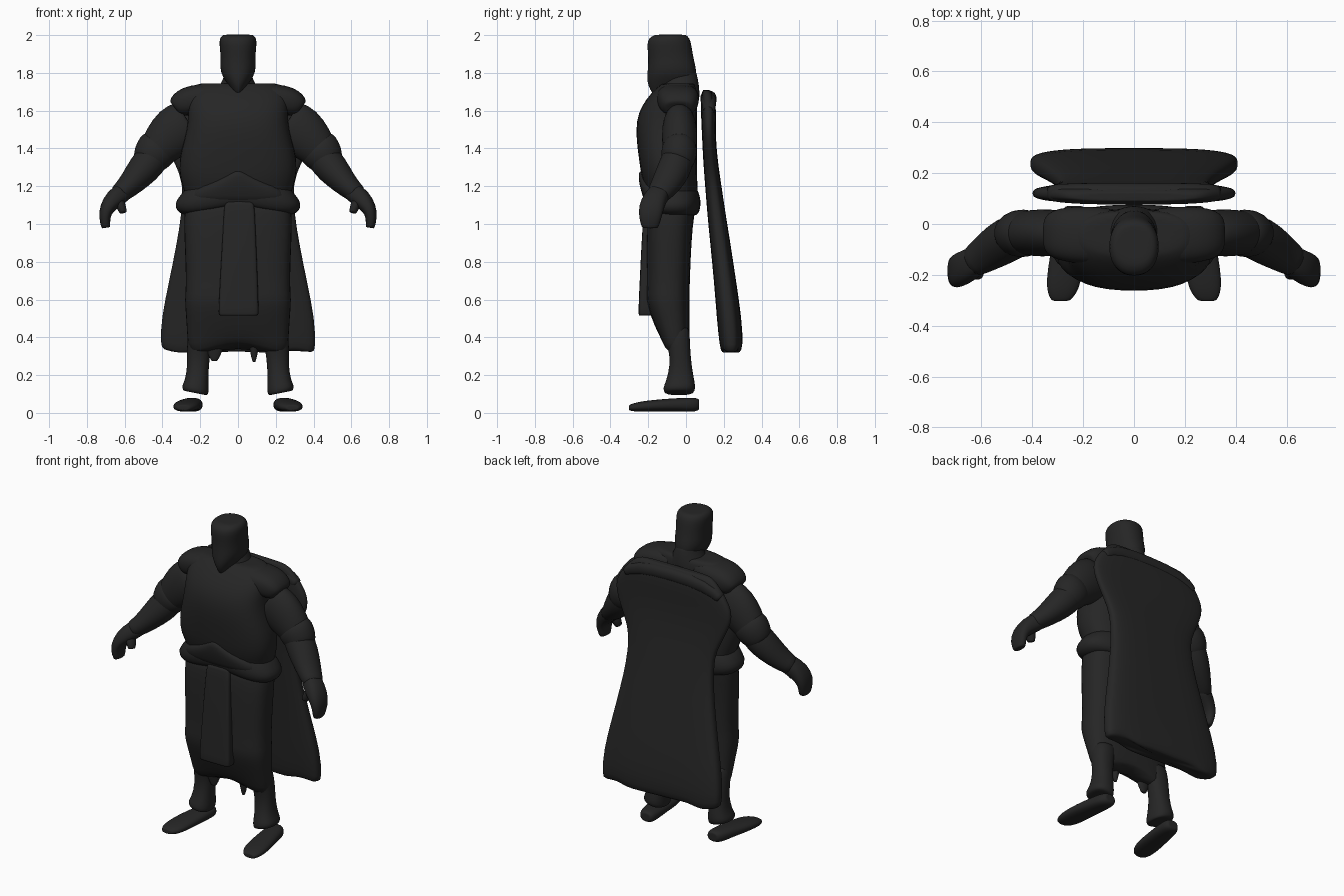
import bpy, bmesh, math
from mathutils import Vector

mat = bpy.data.materials.new("charcoal")
mat.diffuse_color = (0.019, 0.019, 0.019, 1)


def loft(name, rings, level=1, seg=20):
    """Skin rings of (centre, side axis, depth axis, squareness); close both ends."""
    bm = bmesh.new()
    c, u, v, n = rings[0]
    c2, u2, v2, n2 = rings[-1]
    rings = [(c, u * .8, v * .8, n)] + rings + [(c2, u2 * .8, v2 * .8, n2)]
    loops = []
    for c, u, v, n in rings:
        loop = []
        for i in range(seg):
            a = 2 * math.pi * i / seg
            ca, sa = math.cos(a), math.sin(a)
            loop.append(bm.verts.new(c + u * math.copysign(abs(ca) ** (2 / n), ca)
                                     + v * math.copysign(abs(sa) ** (2 / n), sa)))
        loops.append(loop)
    for a, b in zip(loops, loops[1:]):
        for i in range(seg):
            j = (i + 1) % seg
            bm.faces.new((a[i], a[j], b[j], b[i]))
    bm.faces.new(loops[0][::-1])
    bm.faces.new(loops[-1])
    bmesh.ops.recalc_face_normals(bm, faces=bm.faces)
    for f in bm.faces:
        f.smooth = True
    me = bpy.data.meshes.new(name)
    bm.to_mesh(me)
    bm.free()
    me.materials.append(mat)
    ob = bpy.data.objects.new(name, me)
    bpy.context.collection.objects.link(ob)
    s = ob.modifiers.new("smooth", 'SUBSURF')
    s.levels = s.render_levels = level
    return ob


def stack(name, secs, n=2.5, x=0, seg=20):
    """Upright form from (z, centre x, half width, front y, back y)."""
    return loft(name, [(Vector((x + cx, (f + b) / 2, z)), Vector((w, 0, 0)),
                        Vector((0, (b - f) / 2, 0)), n) for z, cx, w, f, b in secs], seg=seg)


def tube(name, pts, n=2):
    """Limb along (x, y, z, radius in xz, radius in y)."""
    P = [Vector(p[:3]) for p in pts]
    out = []
    for i, p in enumerate(pts):
        t = (P[min(i + 1, len(P) - 1)] - P[max(i - 1, 0)]).normalized()
        side = t.cross(Vector((0, 1, 0))).normalized()
        out.append((P[i], side * p[3], side.cross(t).normalized() * p[4], n))
    return loft(name, out)


def mirror(ob):
    m = ob.modifiers.new("mirror", 'MIRROR')
    m.use_axis = (True, False, False)
    return ob


# Torso and breastplate
stack("torso", [(1.08, 0, .275, -.19, .06), (1.18, 0, .285, -.21, .065),
                (1.23, 0, .31, -.235, .06), (1.34, 0, .318, -.25, .06),
                (1.45, 0, .285, -.265, .06), (1.55, 0, .265, -.265, .06),
                (1.63, 0, .27, -.235, .06), (1.70, 0, .27, -.18, .06),
                (1.745, 0, .22, -.13, .05)], 2.6)

# Broad shoulder plates sloping out from the neck
mirror(tube("shoulder_plate", [(.08, -.045, 1.67, .075, .11), (.2, -.045, 1.665, .078, .115),
                               (.27, -.04, 1.65, .078, .108), (.315, -.04, 1.63, .065, .095),
                               (.335, -.04, 1.615, .045, .075)], 2.6))

# Flat topped head, jaw and collar
stack("head", [(1.685, 0, .02, -.175, -.05), (1.735, 0, .05, -.205, .04),
               (1.78, 0, .085, -.207, .058), (1.83, 0, .097, -.203, .054),
               (1.88, 0, .091, -.20, .04), (1.95, 0, .10, -.208, .03),
               (1.985, 0, .098, -.20, .02), (2.002, 0, .08, -.165, .0)], 2.2)
stack("neck_hood", [(1.63, 0, .14, -.16, .07), (1.70, 0, .12, -.15, .075),
                    (1.76, 0, .08, -.12, .066), (1.82, 0, .065, -.11, .052)], 2)

# Upper arms, elbow cuffs, forearms
mirror(tube("upper_arm", [(.26, -.035, 1.54, .13, .085), (.33, -.035, 1.495, .14, .095),
                          (.40, -.035, 1.425, .117, .093), (.455, -.035, 1.355, .09, .082)]))
mirror(tube("elbow_cuff", [(.405, -.035, 1.425, .10, .08), (.43, -.035, 1.395, .115, .098),
                           (.465, -.04, 1.345, .10, .092), (.48, -.05, 1.32, .085, .08)]))
mirror(tube("forearm", [(.43, -.035, 1.38, .085, .08), (.475, -.05, 1.32, .092, .09),
                        (.53, -.08, 1.255, .08, .088), (.59, -.12, 1.19, .06, .075),
                        (.635, -.15, 1.155, .052, .062)]))
# Hands with curled fingers and thumb
mirror(tube("hand", [(.60, -.13, 1.175, .052, .055), (.655, -.165, 1.135, .053, .064),
                     (.695, -.185, 1.085, .04, .068), (.708, -.19, 1.035, .03, .06),
                     (.699, -.19, .98, .024, .045)], 2.4))
mirror(tube("thumb", [(.65, -.165, 1.14, .03, .04), (.62, -.185, 1.105, .028, .036),
                      (.608, -.195, 1.06, .02, .025)]))

# Belt: rolled ring around the waist, rising towards the front centre
belt = stack("belt", [(1.045, 0, .29, -.205, .06), (1.07, 0, .33, -.22, .075),
                      (1.11, 0, .34, -.228, .08), (1.15, 0, .31, -.22, .075),
                      (1.19, 0, .28, -.21, .06)], 2.6)
for v in belt.data.vertices:
    if v.co.y < -.1:
        v.co.z += .06 * max(0, 1 - abs(v.co.x) / .3)
stack("belly_plate", [(1.12, 0, .27, -.222, -.05), (1.18, 0, .25, -.24, -.05),
                      (1.22, 0, .16, -.25, -.05), (1.28, 0, .03, -.254, -.05)], 2.6)

# Long skirt with an arched hem
skirt = stack("skirt", [(.345, 0, .265, -.115, .015), (.42, 0, .272, -.15, .02),
                        (.52, 0, .278, -.19, .02), (.60, 0, .285, -.215, .02),
                        (.66, 0, .278, -.208, .02), (.80, 0, .28, -.21, .025),
                        (1.0, 0, .29, -.21, .035), (1.12, 0, .285, -.2, .06)], 3)
for v in skirt.data.vertices:
    if v.co.z < .4:
        v.co.z += .03 * math.cos(v.co.x * 12)
stack("front_panel", [(.515, .003, .106, -.25, -.18), (.53, .003, .107, -.253, -.18),
                      (.75, .005, .098, -.243, -.18), (1.0, .007, .085, -.23, -.17),
                      (1.12, .007, .08, -.22, -.15)], 6)
for x, z, w in ((-.125, .275, .045), (.085, .27, .022)):
    stack("hem_tatter", [(z, 0, w * .35, -.075, -.055), (z + .05, 0, w, -.085, -.045),
                         (z + .12, 0, w * 1.3, -.1, -.03)], 2, x)

# Legs with flared, slanting cuffs
leg = mirror(stack("leg", [(.105, .226, .066, -.115, .04), (.13, .226, .073, -.124, .052),
                           (.17, .219, .062, -.105, .045), (.25, .211, .057, -.085, .03),
                           (.34, .208, .064, -.09, .022), (.45, .19, .075, -.13, .02)], 2.3))
for v in leg.data.vertices:
    if v.co.z < .14:
        v.co.z += .2 * (v.co.x - .226)

# Separate flat shoes, toes turned out
shoe = [(.235, .07, .045, .026, .034), (.236, .055, .043, .036, .048),
        (.243, .02, .043, .038, .057), (.25, -.04, .043, .036, .062),
        (.265, -.13, .04, .033, .068), (.275, -.22, .035, .029, .07),
        (.283, -.275, .03, .023, .058), (.288, -.302, .027, .014, .035)]
mirror(loft("shoe", [(Vector((x, y, z)), Vector((w, 0, 0)), Vector((0, 0, h)), 2.4)
                     for x, y, z, h, w in shoe]))

# Cape: one thick leaning slab, spread over the shoulders, ragged at the hem
cape = stack("cape", [(.325, 0, .40, .19, .285), (.35, 0, .412, .178, .303),
                      (.50, 0, .408, .163, .295), (.70, 0, .365, .148, .265),
                      (.90, 0, .325, .128, .235), (1.05, 0, .30, .113, .21),
                      (1.22, 0, .29, .10, .185), (1.32, 0, .335, .092, .17),
                      (1.42, 0, .385, .087, .16), (1.50, 0, .408, .083, .158),
                      (1.57, 0, .385, .08, .158), (1.64, 0, .33, .078, .158),
                      (1.69, 0, .285, .082, .145), (1.71, 0, .24, .09, .125)], 3.2, seg=32)
for v in cape.data.vertices:
    if v.co.z < .4:
        v.co.z += .012 * math.sin(v.co.x * 26)
# Rolled upper edge of the cape
tube("cape_roll", [(-.33, .122, 1.60, .03, .032), (-.25, .12, 1.655, .045, .042),
                   (0, .118, 1.668, .042, .044), (.25, .12, 1.655, .045, .042),
                   (.33, .122, 1.60, .03, .032)], 2.3)
